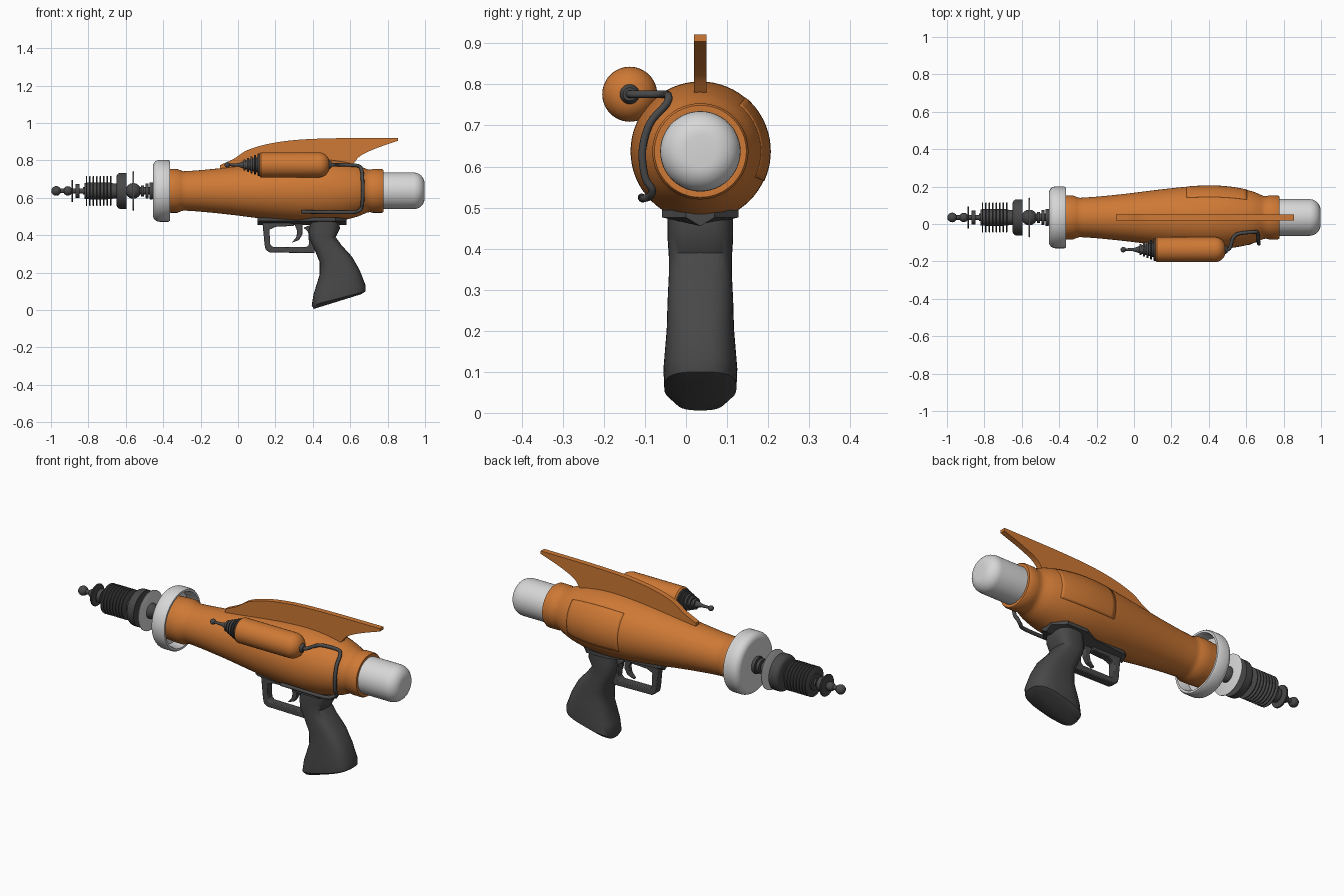
import bpy, bmesh
from math import pi, sin, cos, copysign, radians
from mathutils import Vector

if "Cube" in bpy.data.objects:
    bpy.data.objects.remove(bpy.data.objects["Cube"])

AXIS = (0.035, 0.637)    # y, z of the body centre line
TANK = (-0.137, 0.776)   # y, z of the side tank centre line


def material(name, rgb):
    m = bpy.data.materials.new(name)
    m.use_nodes = True
    m.diffuse_color = (*rgb, 1)
    m.node_tree.nodes["Principled BSDF"].inputs["Base Color"].default_value = (*rgb, 1)
    return m


ORANGE = material("burnt orange", (0.62, 0.19, 0.035))
WHITE = material("pale grey", (0.68, 0.68, 0.68))
DARK = material("dark grey", (0.065, 0.065, 0.065))


def build(name, rings, mat, caps=False, closed=True, angle=35):
    """Skin a list of equal-length point rings."""
    bm = bmesh.new()
    loops = [[bm.verts.new(p) for p in ring] for ring in rings]
    n = len(loops[0])
    for a, b in zip(loops, loops[1:]):
        for i in range(n if closed else n - 1):
            j = (i + 1) % n
            bm.faces.new((a[i], a[j], b[j], b[i]))
    if caps:
        bm.faces.new(loops[0])
        bm.faces.new(loops[-1])
    bmesh.ops.remove_doubles(bm, verts=bm.verts, dist=0.00001)
    bmesh.ops.recalc_face_normals(bm, faces=bm.faces)
    mesh = bpy.data.meshes.new(name)
    bm.to_mesh(mesh)
    bm.free()
    mesh.materials.append(mat)
    ob = bpy.data.objects.new(name, mesh)
    bpy.context.collection.objects.link(ob)
    bpy.ops.object.select_all(action="DESELECT")
    ob.select_set(True)
    bpy.context.view_layer.objects.active = ob
    bpy.ops.object.shade_smooth_by_angle(angle=radians(angle))
    return ob


def lathe(name, profile, mat, axis=AXIS, seg=48):
    """Turn an (x, radius) profile about a line parallel to x."""
    rings = [[(x, axis[0] + r * cos(2 * pi * i / seg), axis[1] + r * sin(2 * pi * i / seg))
              for i in range(seg)] for x, r in profile]
    return build(name, rings, mat)


def prism(name, outline, width, mat, bevel=0.0):
    """Extrude an x-z outline across y, centred on the body."""
    rings = [[(x, AXIS[0] + s * width / 2, z) for x, z in outline] for s in (-1, 1)]
    ob = build(name, rings, mat, caps=True)
    if bevel:
        mod = ob.modifiers.new("soft edges", "BEVEL")
        mod.width, mod.segments = bevel, 2
    return ob


def smooth(points, n=6):
    """Catmull-Rom curve through the points."""
    p = [Vector(q) for q in points]
    p = [2 * p[0] - p[1]] + p + [2 * p[-1] - p[-2]]
    out = []
    for a, b, c, d in zip(p, p[1:], p[2:], p[3:]):
        for k in range(n):
            t = k / n
            out.append((2 * b + (c - a) * t + (2 * a - 5 * b + 4 * c - d) * t * t
                        + (3 * b - a - 3 * c + d) * t ** 3) / 2)
    return out + [p[-2]]


def dome(x0, x1, r, fillet, n=8):
    """Profile points of a rounded closed end running from x0 to x1."""
    s = copysign(fillet, x1 - x0)
    arc = [(x1 - s + s * sin(k * pi / 2 / n), r - fillet + fillet * cos(k * pi / 2 / n))
           for k in range(n + 1)]
    return [(x0, r)] + arc + [(x1, 0)]


def ball(x, r, n=8):
    return [(x - r * cos(pi * k / n), r * sin(pi * k / n)) for k in range(n + 1)]


# Main body, with a bead behind the muzzle and a rear collar
hull = smooth([(-0.29, 0.105), (-0.2, 0.111), (-0.05, 0.126), (0.12, 0.147), (0.28, 0.164),
               (0.42, 0.17), (0.54, 0.16), (0.63, 0.14), (0.69, 0.116)])
body = [(-0.43, 0), (-0.43, 0.112), (-0.36, 0.117), (-0.325, 0.117), (-0.305, 0.109)]
body += [tuple(p) for p in hull]
body += [(0.705, 0.113), (0.72, 0.117), (0.77, 0.117), (0.778, 0.112), (0.778, 0.09), (0.76, 0)]
lathe("body", body, ORANGE, seg=64)

# Thin access panel on the far side of the body
panel_rows = [p for p in hull if 0.26 < p.x < 0.61]
panel = build("side_panel", [[(p.x, AXIS[0] + (p.y + 0.0015) * cos(a), AXIS[1] + (p.y + 0.0015) * sin(a))
              for a in [radians(-25 + 5 * k) for k in range(16)]] for p in panel_rows],
              ORANGE, closed=False)
panel.modifiers.new("thickness", "SOLIDIFY").thickness = 0.004

# Rear dome and hollow muzzle cup
lathe("rear_dome", dome(0.765, 0.998, 0.098, 0.06), WHITE)
lathe("muzzle_cup", dome(-0.372, -0.455, 0.165, 0.035)[::-1]
      + [(-0.364, 0.16), (-0.364, 0.149), (-0.372, 0.145), (-0.425, 0.14), (-0.43, 0)], WHITE)

# Barrel: core rod, tip, cooling fins, flange, reflector disc and ribbed root
lathe("barrel_rod", [(-0.97, 0), (-0.97, 0.012), (-0.83, 0.014), (-0.83, 0.02),
                     (-0.44, 0.02), (-0.44, 0)], DARK, seg=24)
lathe("barrel_tip", ball(-0.972, 0.026), DARK, seg=24)
lathe("tip_bead", ball(-0.91, 0.025), DARK, seg=24)


def disc(name, x, r, width, mat=DARK, axis=AXIS):
    h = width / 2
    lathe(name, [(x - h, 0), (x - h, r * 0.96), (x - h * 0.5, r), (x + h * 0.5, r),
                 (x + h, r * 0.96), (x + h, 0)], mat, axis, 40)


disc("tip_disc", -0.886, 0.059, 0.01)
disc("tip_collar", -0.858, 0.038, 0.022)
disc("fin_core", -0.745, 0.045, 0.15)
for k in range(8):
    disc(f"cooling_fin_{k + 1}", -0.81 + k * 0.0185, 0.08, 0.008)
disc("fin_base", -0.665, 0.04, 0.04)
lathe("barrel_flange", dome(-0.597, -0.65, 0.097, 0.025)[::-1] + [(-0.597, 0)], DARK)
lathe("disc_hub", ball(-0.56, 0.042), DARK, seg=32)
disc("reflector_disc", -0.56, 0.107, 0.006, WHITE)
for k, r in enumerate((0.03, 0.04, 0.046)):
    disc(f"barrel_root_{k + 1}", -0.51 + k * 0.023, r, 0.017)

# Top fin
upper = smooth([(-0.095, 0.775), (-0.02, 0.81), (0.05, 0.855), (0.17, 0.89), (0.33, 0.911),
                (0.55, 0.919), (0.855, 0.921)], 4)
lower = smooth([(0.855, 0.905), (0.74, 0.865), (0.655, 0.825), (0.615, 0.78)], 4)
prism("top_fin", [tuple(p) for p in upper + lower]
      + [(0.58, 0.74), (0.2, 0.74), (-0.095, 0.745)], 0.03, ORANGE)

# Side tank with its ribbed nose, antenna and end cap
lathe("side_tank", [(0.115, 0), (0.115, 0.06), (0.122, 0.067)] + dome(0.13, 0.49, 0.067, 0.058), ORANGE, TANK)
for k in range(5):
    disc(f"tank_rib_{k + 1}", 0.035 + k * 0.019, 0.03 + k * 0.0075, 0.011, axis=TANK)
lathe("tank_nose", [(-0.06, 0), (-0.06, 0.006), (0.0, 0.009), (0.025, 0.018), (0.12, 0.045), (0.12, 0)],
      DARK, TANK, 24)
lathe("antenna_tip", ball(-0.057, 0.015), DARK, TANK, 20)
lathe("tank_cap", [(0.46, 0), (0.46, 0.027), (0.488, 0.024), (0.5, 0.016), (0.5, 0)], DARK, TANK, 24)

# Feed pipe from the tank round the body
route = [(0.48, -0.137, 0.776), (0.51, -0.132, 0.776), (0.53, -0.075, 0.776), (0.56, -0.052, 0.776),
         (0.64, -0.043, 0.772), (0.66, -0.048, 0.752), (0.665, -0.088, 0.705), (0.668, -0.106, 0.64),
         (0.665, -0.1, 0.575), (0.66, -0.083, 0.545), (0.64, -0.088, 0.528), (0.59, -0.105, 0.522),
         (0.34, -0.108, 0.525)]
curve = bpy.data.curves.new("feed_pipe", "CURVE")
curve.dimensions = "3D"
curve.bevel_depth, curve.bevel_resolution, curve.use_fill_caps = 0.0095, 3, True
path = smooth(route, 5)
spline = curve.splines.new("POLY")
spline.points.add(len(path) - 1)
for point, co in zip(spline.points, path):
    point.co = (*co, 1)
spline.use_smooth = True
curve.materials.append(DARK)
bpy.context.collection.objects.link(bpy.data.objects.new("feed_pipe", curve))

# Saddle plate under the body: keeled sections, widest above the grip
stations = [(0.105, 0.03), (0.13, 0.045), (0.32, 0.06), (0.4, 0.093), (0.52, 0.093), (0.58, 0.035)]
build("saddle_plate", [[(x, AXIS[0] + y, z) for y, z in
      ((-w, 0.494), (-w, 0.476), (0, 0.455), (w, 0.476), (w, 0.494))] for x, w in stations],
      DARK, caps=True, angle=20)

# Grip lofted from front point, back point and half width
sections = [(0.39, 0.485, 0.54, 0.485, 0.08), (0.378, 0.42, 0.545, 0.435, 0.08),
            (0.385, 0.375, 0.522, 0.39, 0.077), (0.41, 0.32, 0.555, 0.345, 0.077),
            (0.437, 0.255, 0.61, 0.285, 0.08), (0.437, 0.19, 0.65, 0.215, 0.082),
            (0.404, 0.085, 0.683, 0.13, 0.09), (0.394, 0.025, 0.682, 0.1, 0.088),
            (0.405, 0.006, 0.66, 0.085, 0.065)]


def grip_ring(s, n=32):
    front, back = Vector((s[0], 0, s[1])), Vector((s[2], 0, s[3]))
    ring = []
    for k in range(n):
        c, d = cos(2 * pi * k / n), sin(2 * pi * k / n)
        c, d = copysign(abs(c) ** 0.7, c), copysign(abs(d) ** 0.7, d)
        ring.append((front + back) / 2 + (back - front) / 2 * c + Vector((0, AXIS[0] + s[4] * d, 0)))
    return ring


build("grip", [grip_ring(s) for s in sections], DARK, caps=True, angle=50)

# Trigger guard and trigger
prism("trigger_guard", [(0.13, 0.475), (0.142, 0.35), (0.148, 0.322), (0.17, 0.308), (0.41, 0.304),
                        (0.41, 0.46), (0.375, 0.45), (0.35, 0.44), (0.375, 0.42), (0.38, 0.35),
                        (0.365, 0.336), (0.185, 0.338), (0.172, 0.35), (0.168, 0.43), (0.2, 0.445),
                        (0.3, 0.45), (0.3, 0.475)], 0.045, DARK, 0.004)
prism("trigger", [(0.3, 0.465), (0.345, 0.465), (0.345, 0.405), (0.327, 0.375), (0.286, 0.359),
                  (0.311, 0.388), (0.317, 0.42)], 0.025, DARK, 0.003)
